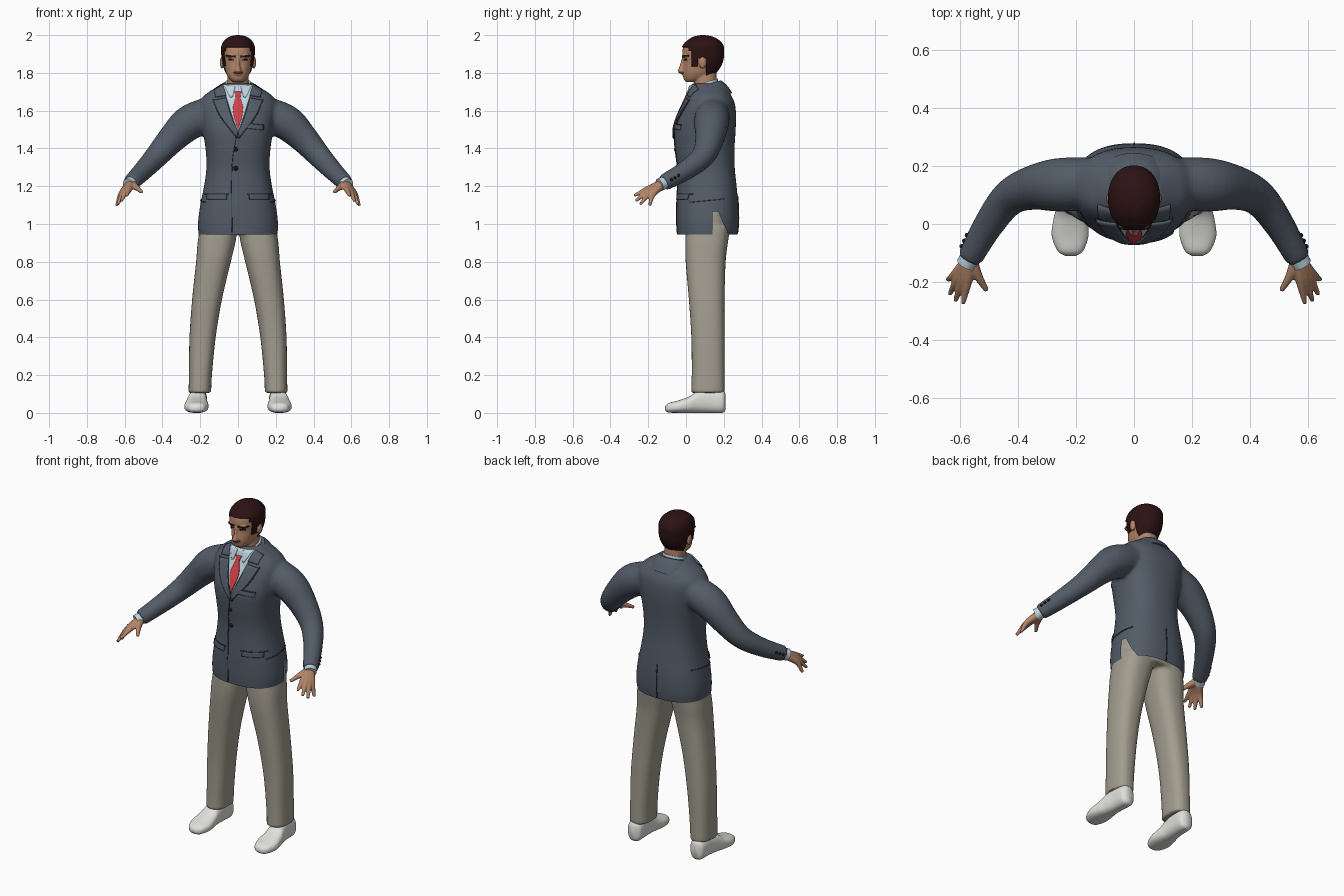
import bpy, bmesh, math
from math import sin, cos, pi
from mathutils import Vector
from mathutils.bvhtree import BVHTree

if "Cube" in bpy.data.objects:
    bpy.data.objects.remove(bpy.data.objects["Cube"])


def material(name, r, g, b):
    m = bpy.data.materials.new(name)
    m.use_nodes = True
    m.diffuse_color = (r, g, b, 1)
    m.node_tree.nodes["Principled BSDF"].inputs["Base Color"].default_value = (r, g, b, 1)
    return m


SUIT = material("suit grey", .085, .105, .135)
SEAM = material("seam grey", .035, .043, .058)
CLOTH = material("trouser beige", .36, .335, .275)
SHOE = material("shoe white", .75, .75, .72)
SKIN = material("skin", .45, .235, .14)
LIP = material("lip", .27, .11, .075)
HAIR = material("dark brown hair", .025, .006, .007)
SHIRT = material("shirt pale blue", .52, .66, .74)
TIE = material("tie red", .65, .05, .065)
BLACK = material("button black", .008, .008, .01)


# ---- helpers ----
def smooth_rows(keys, n):
    """Catmull-Rom interpolation of equal-length tuples."""
    k = [Vector(r) for r in keys]
    k = [k[0] * 2 - k[1]] + k + [k[-1] * 2 - k[-2]]
    out = []
    for i in range(1, len(k) - 2):
        a, b, c, d = k[i - 1:i + 3]
        for j in range(n):
            t = j / n
            out.append((b * 2 + (c - a) * t + (a * 2 - b * 5 + c * 4 - d) * t * t
                        + (b * 3 - a - c * 3 + d) * t ** 3) / 2)
    return out + [k[-2]]


def skin(bm, rings):
    rows = [[bm.verts.new(p) for p in r] for r in rings]
    n = len(rows[0])
    for a, b in zip(rows, rows[1:]):
        for i in range(n):
            bm.faces.new((a[i], a[(i + 1) % n], b[(i + 1) % n], b[i]))
    bm.faces.new(rows[0][::-1])
    bm.faces.new(rows[-1])


def loft(bm, keys, axis="z", power=2.3, segs=40, steps=5):
    """Rows are position along the axis, then the limits of the section."""
    rings = []
    for t, u0, u1, v0, v1 in smooth_rows(keys, steps):
        ring = []
        for i in range(segs):
            c, s = cos(2 * pi * i / segs), sin(2 * pi * i / segs)
            u = (u0 + u1) / 2 + (u1 - u0) / 2 * math.copysign(abs(c) ** (2 / power), c)
            v = (v0 + v1) / 2 + (v1 - v0) / 2 * math.copysign(abs(s) ** (2 / power), s)
            ring.append((u, v, t) if axis == "z" else (u, t, max(v, 0)))
        rings.append(ring)
    skin(bm, rings)


def tube(bm, keys, segs=20, steps=5):
    """Rows are x, y, z, radius."""
    rows = smooth_rows(keys, steps)
    pts = [r.to_3d() for r in rows]
    side, rings = Vector((0, 0, 1)), []
    for i, p in enumerate(pts):
        t = (pts[min(i + 1, len(pts) - 1)] - pts[max(i - 1, 0)]).normalized()
        side = (side - t * side.dot(t)).normalized()
        other = t.cross(side)
        rings.append([p + (side * cos(2 * pi * j / segs) + other * sin(2 * pi * j / segs)) * rows[i][3]
                      for j in range(segs)])
    skin(bm, rings)


def ball(bm, centre, size):
    new = bmesh.ops.create_uvsphere(bm, u_segments=16, v_segments=10, radius=1)["verts"]
    for v in new:
        v.co = Vector(a * b for a, b in zip(v.co, size)) + Vector(centre)


def make(name, bm, mat, angle=45):
    bmesh.ops.recalc_face_normals(bm, faces=bm.faces)
    me = bpy.data.meshes.new(name)
    bm.to_mesh(me)
    bm.free()
    me.materials.append(mat)
    me.shade_smooth()
    me.set_sharp_from_angle(angle=math.radians(angle))
    ob = bpy.data.objects.new(name, me)
    bpy.context.scene.collection.objects.link(ob)
    return ob


def fuse(name, bm, mat, voxel, rounds):
    """Blend overlapping volumes into one skin; returns it as a bmesh."""
    ob = make(name, bm, mat)
    mod = ob.modifiers.new("blend", "REMESH")
    mod.mode, mod.voxel_size = "VOXEL", voxel
    ob.modifiers.new("relax", "SMOOTH").iterations = rounds
    dg = bpy.context.evaluated_depsgraph_get()
    me = bpy.data.meshes.new_from_object(ob.evaluated_get(dg))
    out = bmesh.new()
    out.from_mesh(me)
    bpy.data.objects.remove(ob)
    return out


def cut(bm, point, normal, clear=False):
    bmesh.ops.bisect_plane(bm, geom=bm.verts[:] + bm.edges[:] + bm.faces[:], plane_co=point,
                           plane_no=normal, clear_inner=clear)


def drop(bm, rule):
    bmesh.ops.delete(bm, geom=[f for f in bm.faces if rule(f.calc_center_median())], context="FACES")


def panel(name, tree, left, right, mat, lift=.002, view=(0, 1, 0), n=8):
    """Thin plate between two edges, laid on a surface seen along view."""
    bm, d, grid = bmesh.new(), Vector(view), []
    for a, b in zip(smooth_rows(left, 5), smooth_rows(right, 5)):
        row = []
        for i in range(n + 1):
            u, z = a.lerp(b, i / n)
            start = (Vector((u, 0, z)) if d.y else Vector((0, u, z))) - d
            hit = tree.ray_cast(start, d)[0] or tree.find_nearest(start + d * .95)[0]
            row.append(bm.verts.new(hit - d * lift))
        grid.append(row)
    for a, b in zip(grid, grid[1:]):
        for i in range(n):
            bm.faces.new((a[i], a[i + 1], b[i + 1], b[i]))
    mod = make(name, bm, mat).modifiers.new("thickness", "SOLIDIFY")
    mod.thickness, mod.offset = .007, 0


def flip(points, s):
    return [(s * x, z) for x, z in points]


# ---- jacket: body and sleeves blended ----
bm = bmesh.new()
body = [(.92, .206, -.045, .268), (1.0, .212, -.05, .278), (1.1, .2, -.05, .277), (1.2, .18, -.046, .268),
        (1.3, .167, -.046, .258), (1.4, .172, -.058, .257), (1.5, .188, -.062, .263), (1.58, .2, -.038, .265),
        (1.64, .203, -.01, .258), (1.68, .18, .008, .24), (1.715, .13, .02, .218), (1.745, .085, .03, .185)]
loft(bm, [(z, -w, w, f, b) for z, w, f, b in body], power=2.4, segs=64)
for s in (1, -1):
    tube(bm, [(s * x, y, z, r) for x, y, z, r in (
        (.15, .14, 1.585, .09), (.26, .135, 1.535, .093), (.35, .125, 1.45, .077), (.43, .09, 1.36, .063),
        (.5, 0, 1.285, .053), (.567, -.118, 1.218, .044))])
bm = fuse("jacket", bm, SUIT, .01, 6)
cut(bm, (0, 0, .945), (0, 0, 1), True)
# open vent on the left hip
cut(bm, (0, .14, 0), (0, 1, 0))
cut(bm, (0, 0, 1.065), (0, 0, 1))
cut(bm, (0, .17, 1.065), (0, .12, .055))
drop(bm, lambda c: c.x > .05 and c.y > .14 and c.z < 1.065 and (c.y - .17) * .12 + (c.z - 1.065) * .055 < 0)
coat = BVHTree.FromBMesh(bm)
make("jacket", bm, SUIT)

# ---- shirt, tie, lapels ----
edge = [(.08, 1.735), (.055, 1.65), (.003, 1.49)]
panel("shirt_front", coat, flip(edge, -1), edge, SHIRT, .001, n=16)
knot = [(.02, 1.7), (.012, 1.672), (.027, 1.6), (.001, 1.5)]
panel("tie", coat, flip(knot, -1), knot, TIE, .007)
for s, side in ((1, "left"), (-1, "right")):
    panel(side + "_lapel", coat, flip([(.062, 1.668), (.038, 1.58), (-.004, 1.475)], s),
          flip([(.13, 1.655), (.092, 1.57), (.004, 1.455)], s), SUIT, .006)
    panel(side + "_lapel_edge", coat, flip([(.13, 1.66), (.092, 1.57), (.004, 1.455)], s),
          flip([(.134, 1.658), (.096, 1.568), (.007, 1.453)], s), SEAM, .002, n=2)
    panel(side + "_collar_leaf", coat, flip([(.08, 1.738), (.062, 1.68)], s),
          flip([(.125, 1.712), (.12, 1.672)], s), SUIT, .006)
    panel(side + "_shirt_collar_tip", coat, flip([(.015, 1.728), (.028, 1.675)], s),
          flip([(.075, 1.738), (.04, 1.668)], s), SHIRT, .006)
    # pocket flaps on front and hip
    panel(side + "_pocket_flap", coat, flip([(.06, 1.158), (.06, 1.13)], s),
          flip([(.165, 1.158), (.165, 1.13)], s), SUIT, .004)
    panel(side + "_pocket_seam", coat, flip([(.05, 1.162), (.05, 1.157)], s),
          flip([(.175, 1.162), (.175, 1.157)], s), SEAM, .001)
    panel(side + "_hip_seam", coat, [(.02, 1.118), (.02, 1.113)], [(.2, 1.135), (.2, 1.13)],
          SEAM, .001, (-s, 0, 0))
panel("front_seam", coat, [(-.012, 1.46), (-.034, 1.3), (-.034, .955)],
      [(-.008, 1.46), (-.03, 1.3), (-.03, .955)], SEAM, 0, n=2)
panel("back_vent", coat, [(-.002, 1.15), (-.002, .95)], [(.003, 1.15), (.003, .95)], SEAM, 0, (0, -1, 0), 2)
panel("breast_pocket", coat, [(.035, 1.532), (.037, 1.507)], [(.135, 1.522), (.135, 1.497)], SUIT, .004)
panel("breast_pocket_seam", coat, [(.033, 1.537), (.033, 1.532)], [(.137, 1.527), (.137, 1.522)], SEAM, .001)

bm = bmesh.new()
for z in (1.395, 1.295):
    ball(bm, coat.ray_cast(Vector((-.012, -1, z)), Vector((0, 1, 0)))[0], (.012, .006, .012))
for s in (1, -1):
    for k in range(3):
        spot = Vector((s * (.6 - .01 * k), -.075 + .019 * k, 1.235 + .011 * k))
        ball(bm, coat.find_nearest(spot)[0], (.008, .008, .008))
make("buttons", bm, BLACK)

# collars slope up toward the back of the neck
for name, mat, top, rows in (
        ("shirt_collar", SHIRT, 1.77, [(1.69, -.078, .078, .03, .18), (1.75, -.068, .068, .036, .168)]),
        ("jacket_collar", SUIT, 1.76, [(1.65, -.14, .14, .0, .245), (1.7, -.115, .115, .02, .216),
                                       (1.735, -.085, .085, .035, .185)])):
    bm = bmesh.new()
    loft(bm, rows, power=2.1)
    for v in bm.verts:
        v.co.z += (v.co.y - .1) * .3
    if mat is SUIT:
        drop(bm, lambda c: c.y < .07)
    make(name, bm, mat)

# ---- trousers ----
bm = bmesh.new()
loft(bm, [(.955, -.19, .19, .005, .232), (1.02, -.195, .195, -.015, .245), (1.12, -.175, .175, -.015, .24)])
for s in (1, -1):
    loft(bm, [(z, s * a, s * b, f, k) for z, a, b, f, k in (
        (.105, .142, .262, .028, .204), (.2, .138, .26, .03, .204), (.4, .118, .257, .028, .204),
        (.6, .085, .243, .015, .204), (.8, .038, .222, -.002, .21), (.9, .014, .214, -.004, .222),
        (.99, .0, .2, .0, .235))], power=2.5)
make("trousers", fuse("trousers", bm, CLOTH, .01, 4), CLOTH)

# ---- shoes, hands, cuffs ----
for s, side in ((1, "left"), (-1, "right")):
    bm = bmesh.new()
    loft(bm, [(y, s * a, s * b, c, d) for y, a, b, c, d in (
        (-.11, .2, .238, .012, .035), (-.092, .175, .264, .002, .052), (-.04, .157, .284, 0, .066),
        (.02, .16, .277, 0, .088), (.06, .165, .267, 0, .115), (.12, .165, .257, 0, .13),
        (.19, .165, .252, 0, .12), (.21, .185, .232, .015, .1))], "y", 2.5)
    make(side + "_shoe", bm, SHOE, 60)

    bm = bmesh.new()
    tube(bm, [(s * .545, -.08, 1.235, .034), (s * .58, -.14, 1.207, .034)])
    make(side + "_shirt_cuff", bm, SHIRT)

    bm = bmesh.new()
    wrist = (s * .566, -.12, 1.213, .026)
    for knuckle, tip in (((.575, -.2, 1.186), (.59, -.275, 1.15)), ((.593, -.2, 1.176), (.617, -.266, 1.122)),
                         ((.608, -.19, 1.166), (.636, -.242, 1.104)), ((.617, -.174, 1.16), (.643, -.192, 1.097))):
        tube(bm, [wrist, (s * knuckle[0], *knuckle[1:], .0165), (s * tip[0], *tip[1:], .008)], 12)
    tube(bm, [wrist, (s * .538, -.18, 1.193, .016), (s * .508, -.23, 1.168, .009)], 12)
    make(side + "_hand", fuse("hand", bm, SKIN, .005, 3), SKIN, 80)

# ---- head: skull, neck, nose and ears blended ----
skull = [(1.752, .026, .0, .05), (1.766, .043, -.012, .1), (1.79, .059, -.016, .14), (1.82, .069, -.016, .168),
         (1.86, .077, -.013, .187), (1.9, .081, -.02, .192), (1.94, .08, -.013, .19), (1.97, .064, .014, .168),
         (1.988, .038, .045, .135), (1.995, .01, .08, .1)]
bm = bmesh.new()
loft(bm, [(z, -w, w, f, b) for z, w, f, b in skull], power=2.15, segs=48)
loft(bm, [(1.68, -.06, .06, .045, .165), (1.82, -.054, .054, .045, .16)])
loft(bm, [(1.8, -.014, .014, -.034, .02), (1.81, -.019, .019, -.044, .02), (1.84, -.011, .011, -.033, .02),
          (1.885, -.009, .009, -.021, .02)])
loft(bm, [(1.788, -.02, .02, -.021, .02), (1.8, -.026, .026, -.025, .02), (1.812, -.02, .02, -.02, .02)])
for s in (1, -1):
    ball(bm, (s * .084, .088, 1.855), (.012, .02, .033))
    ball(bm, (s * .033, -.004, 1.888), (.028, .015, .007))
bm = fuse("head", bm, SKIN, .005, 3)
face = BVHTree.FromBMesh(bm)
make("head", bm, SKIN, 80)

for s, side in ((1, "left"), (-1, "right")):
    panel(side + "_eyebrow", face, flip([(.012, 1.891), (.012, 1.883)], s),
          flip([(.062, 1.893), (.062, 1.888)], s), HAIR, 0)
    panel(side + "_eye", face, flip([(.02, 1.872), (.02, 1.866)], s),
          flip([(.049, 1.873), (.049, 1.867)], s), BLACK, -.001)
panel("lips", face, [(-.022, 1.804), (-.022, 1.797)], [(.022, 1.804), (.022, 1.797)], LIP, -.001)

# ---- hair cap trimmed around the face ----
bm = bmesh.new()
loft(bm, [(1.87 + (z - 1.87) * 1.04, -w * 1.1, w * 1.1, .09 + (f - .09) * 1.06, .09 + (b - .09) * 1.09)
          for z, w, f, b in skull], power=2.15, segs=96, steps=8)
for y in (.012, .03, .062, .108):
    cut(bm, (0, y, 0), (0, 1, 0))
for z in (1.775, 1.835, 1.875, 1.915, 1.937):
    cut(bm, (0, 0, z), (0, 0, 1))


def bare(c):
    if c.z > 1.937:
        return False
    if c.z > 1.915:
        return c.y < .012
    if c.z > 1.875:
        return c.y < .03
    if c.z > 1.835:
        return c.y < .03 or .062 < c.y < .108
    return c.z < 1.775 or c.y < .108


drop(bm, bare)
cap = make("hair", bm, HAIR, 70).modifiers.new("thickness", "SOLIDIFY")
cap.thickness, cap.offset = .008, -1
